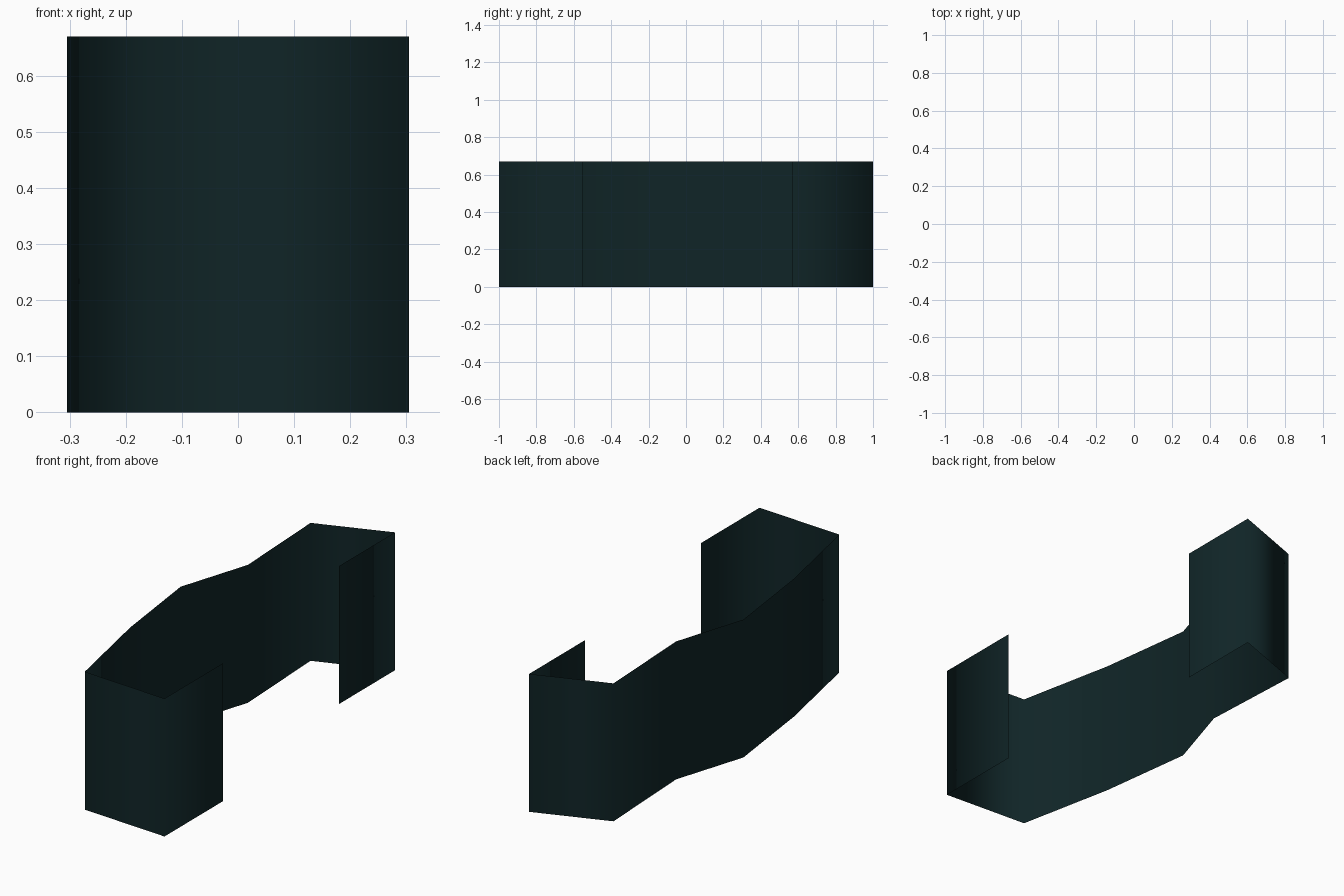
import bpy
import bmesh

if "Cube" in bpy.data.objects:
    bpy.data.objects.remove(bpy.data.objects["Cube"])

HEIGHT = 0.67

# Plan of the folded sheet, from the front hook to the back hook
PLAN = [(0.305, -0.55), (0.305, -1.0), (-0.143, -0.972), (-0.243, -0.482),
        (-0.305, -0.005), (-0.193, 0.352), (-0.218, 0.868),
        (0.143, 1.0), (0.143, 0.57)]

# Colour
mat = bpy.data.materials.new("dark teal")
mat.diffuse_color = (0.005, 0.018, 0.020, 1.0)
mat.use_nodes = True
mat.node_tree.nodes["Principled BSDF"].inputs["Base Color"].default_value = mat.diffuse_color

# Thin upright sheet: plan line extruded upwards
bm = bmesh.new()
verts = [bm.verts.new((x, y, 0)) for x, y in PLAN]
edges = [bm.edges.new(pair) for pair in zip(verts, verts[1:])]
ext = bmesh.ops.extrude_edge_only(bm, edges=edges)["geom"]
bmesh.ops.translate(bm, vec=(0, 0, HEIGHT),
                    verts=[g for g in ext if isinstance(g, bmesh.types.BMVert)])

# Outer side faces left (-x) along the long middle wall
bm.normal_update()
middle = min(bm.faces, key=lambda f: f.calc_center_median().x)
if middle.normal.x > 0:
    bmesh.ops.reverse_faces(bm, faces=bm.faces[:])
for f in bm.faces:
    f.smooth = True

mesh = bpy.data.meshes.new("curved_band")
bm.to_mesh(mesh)
bm.free()
mesh.materials.append(mat)
band = bpy.data.objects.new("curved_band", mesh)
bpy.context.collection.objects.link(band)
